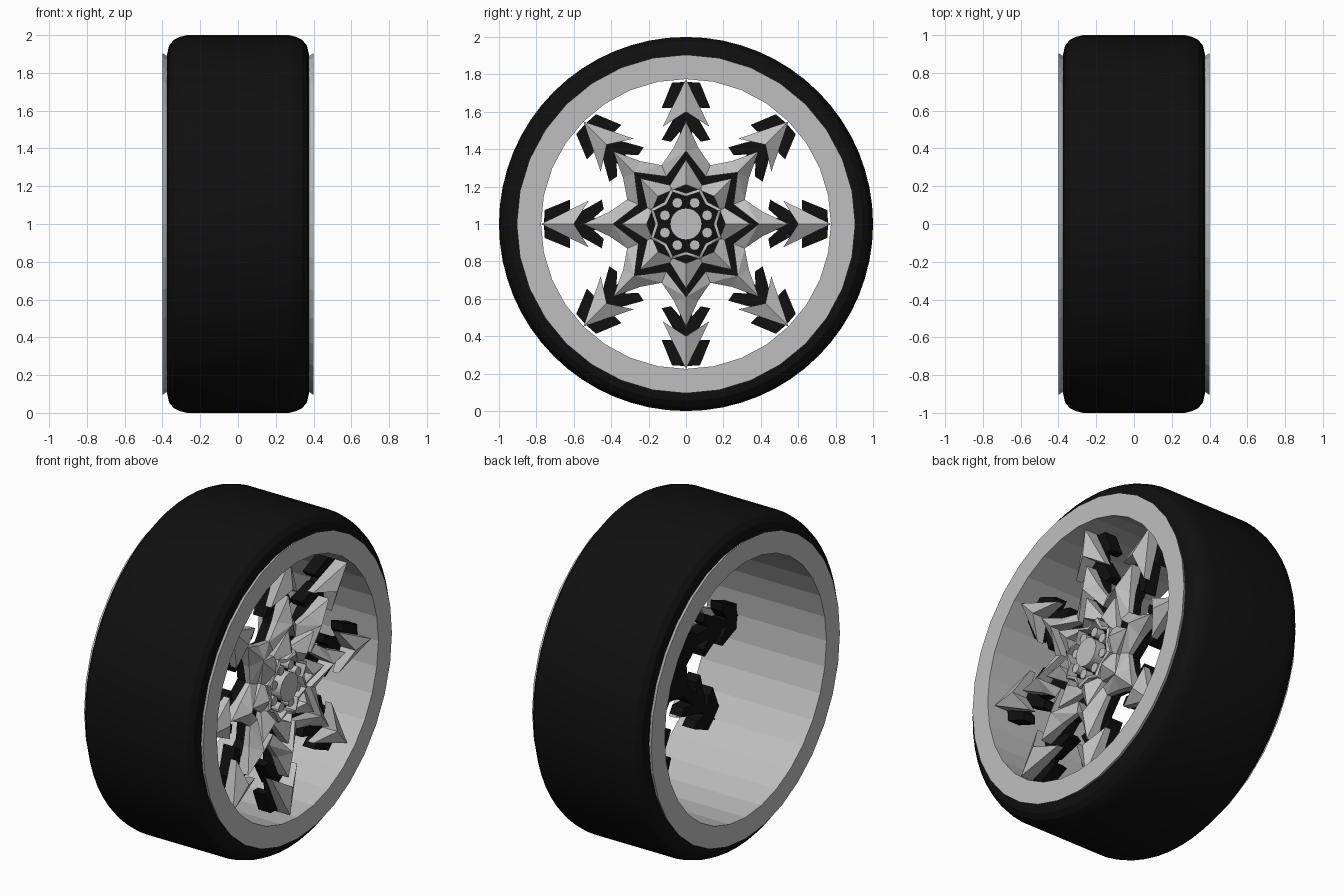
import bpy, bmesh, math
from math import sin, cos, pi, radians

if "Cube" in bpy.data.objects:
    bpy.data.objects.remove(bpy.data.objects["Cube"])


def material(name, v):
    m = bpy.data.materials.new(name)
    m.diffuse_color = (v, v, v, 1)
    m.use_nodes = True
    m.node_tree.nodes["Principled BSDF"].inputs["Base Color"].default_value = m.diffuse_color
    return m


BLACK = material("black", 0.005)
GREY = material("light_grey", 0.52)


def finish(bm, name, mat, smooth=False):
    bmesh.ops.remove_doubles(bm, verts=bm.verts, dist=1e-5)
    bmesh.ops.recalc_face_normals(bm, faces=bm.faces)
    me = bpy.data.meshes.new(name)
    bm.to_mesh(me)
    bm.free()
    me.materials.append(mat)
    ob = bpy.data.objects.new(name, me)
    bpy.context.collection.objects.link(ob)
    if smooth:
        bpy.context.view_layer.objects.active = ob
        ob.select_set(True)
        bpy.ops.object.shade_smooth_by_angle(angle=radians(20))
        ob.select_set(False)
    return ob


def lathe(name, profile, n, mat, smooth=False):
    """Closed profile of (x, radius) turned around the axle."""
    bm = bmesh.new()
    rings = [[bm.verts.new((x, r * sin(2 * pi * i / n), 1 + r * cos(2 * pi * i / n)))
              for x, r in profile] for i in range(n)]
    k = len(profile)
    for i in range(n):
        a, b = rings[i], rings[(i + 1) % n]
        for j in range(k):
            bm.faces.new((a[j], a[(j + 1) % k], b[(j + 1) % k], b[j]))
    return finish(bm, name, mat, smooth)


def disc(bm, r, x0, x1, y=0, z=1, n=24):
    """Solid cylinder along x."""
    lo = [bm.verts.new((x0, y + r * sin(2 * pi * i / n), z + r * cos(2 * pi * i / n))) for i in range(n)]
    hi = [bm.verts.new((x1, v.co.y, v.co.z)) for v in lo]
    bm.faces.new(lo)
    bm.faces.new(hi)
    for i in range(n):
        j = (i + 1) % n
        bm.faces.new((lo[i], lo[j], hi[j], hi[i]))


def snowflake(name, half, back, mat, turn=0.0):
    """Half-arm outline (sideways, along arm, front x), mirrored and repeated 8 times.
    The front is faceted as a fan from the last point."""
    bm = bmesh.new()
    k = len(half)
    for arm in range(8):
        a = arm * pi / 4 + turn
        for side in (1, -1):
            def place(t, r, x):
                t *= side
                return bm.verts.new((x, r * sin(a) + t * cos(a), 1 + r * cos(a) - t * sin(a)))
            f = [place(*p) for p in half]
            b = [place(p[0], p[1], back) for p in half]
            for i in range(k - 2):
                bm.faces.new((f[k - 1], f[i], f[i + 1]))
                bm.faces.new((b[k - 1], b[i + 1], b[i]))
            for i in range(k - 1):
                bm.faces.new((f[i], b[i], b[i + 1], f[i + 1]))
    return finish(bm, name, mat)


def valley(r):
    """Point on the line halfway between two arms."""
    return r * sin(pi / 8), r * cos(pi / 8)


# tyre
side = [(0.37, 0.85), (0.375, 0.9), (0.365, 0.945), (0.34, 0.975), (0.31, 0.99), (0.27, 1.0)]
lathe("tyre", side + [(-x, r) for x, r in reversed(side)], 64, BLACK, True)

# rim barrel with flared lips
lip = [(0.4, 0.775), (0.4, 0.905), (0.37, 0.885), (0.34, 0.86)]
lathe("rim", lip + [(-x, r) for x, r in reversed(lip)], 32, GREY)

# black backing: spines, wings and central star
F, B = 0.27, 0.19
snowflake("backing_spines", [(0, 0.775, F), (0.02, 0.72, F), (0.04, 0.3, F), (0, 0.3, F)], B, BLACK)
snowflake("outer_backing_wings", [(0, 0.76, F), (0.075, 0.755, F), (0.13, 0.62, F),
                                  (0.08, 0.62, F), (0, 0.68, F)], B, BLACK)
snowflake("middle_backing_wings", [(0, 0.62, F), (0.045, 0.6, F), (0.13, 0.45, F),
                                   (0.08, 0.44, F), (0, 0.53, F)], B, BLACK)
snowflake("backing_star", [(0, 0.42, F), (*valley(0.3), F), (0, 0, F)], B, BLACK)

# grey faceted arrows and stars in front
snowflake("outer_arrows", [(0, 0.775, 0.35), (0.125, 0.52, 0.31), (0, 0.6, 0.37)], F, GREY)
snowflake("middle_star", [(0, 0.55, 0.34), (0.065, 0.41, 0.31), (*valley(0.34), 0.30),
                          (*valley(0.275), 0.31), (0, 0.39, 0.37)], F, GREY)
snowflake("inner_star", [(0, 0.345, 0.34), (*valley(0.225), 0.30),
                         (*valley(0.195), 0.31), (0, 0.21, 0.36)], F, GREY)
snowflake("hub_star_band", [(0, 0.205, 0.33), (*valley(0.165), 0.33),
                            (*valley(0.148), 0.33), (0, 0.185, 0.34)], F, GREY, pi / 8)

# hub cap and bolts
bm = bmesh.new()
disc(bm, 0.085, B, 0.345)
finish(bm, "hub_cap", GREY)
bm = bmesh.new()
for i in range(8):
    a = pi / 8 + i * pi / 4
    disc(bm, 0.028, F - 0.01, 0.325, 0.122 * sin(a), 1 + 0.122 * cos(a), 12)
finish(bm, "hub_bolts", GREY)
bm = bmesh.new()
disc(bm, 0.16, B - 0.01, F + 0.005, n=32)
finish(bm, "hub_plate", BLACK)
